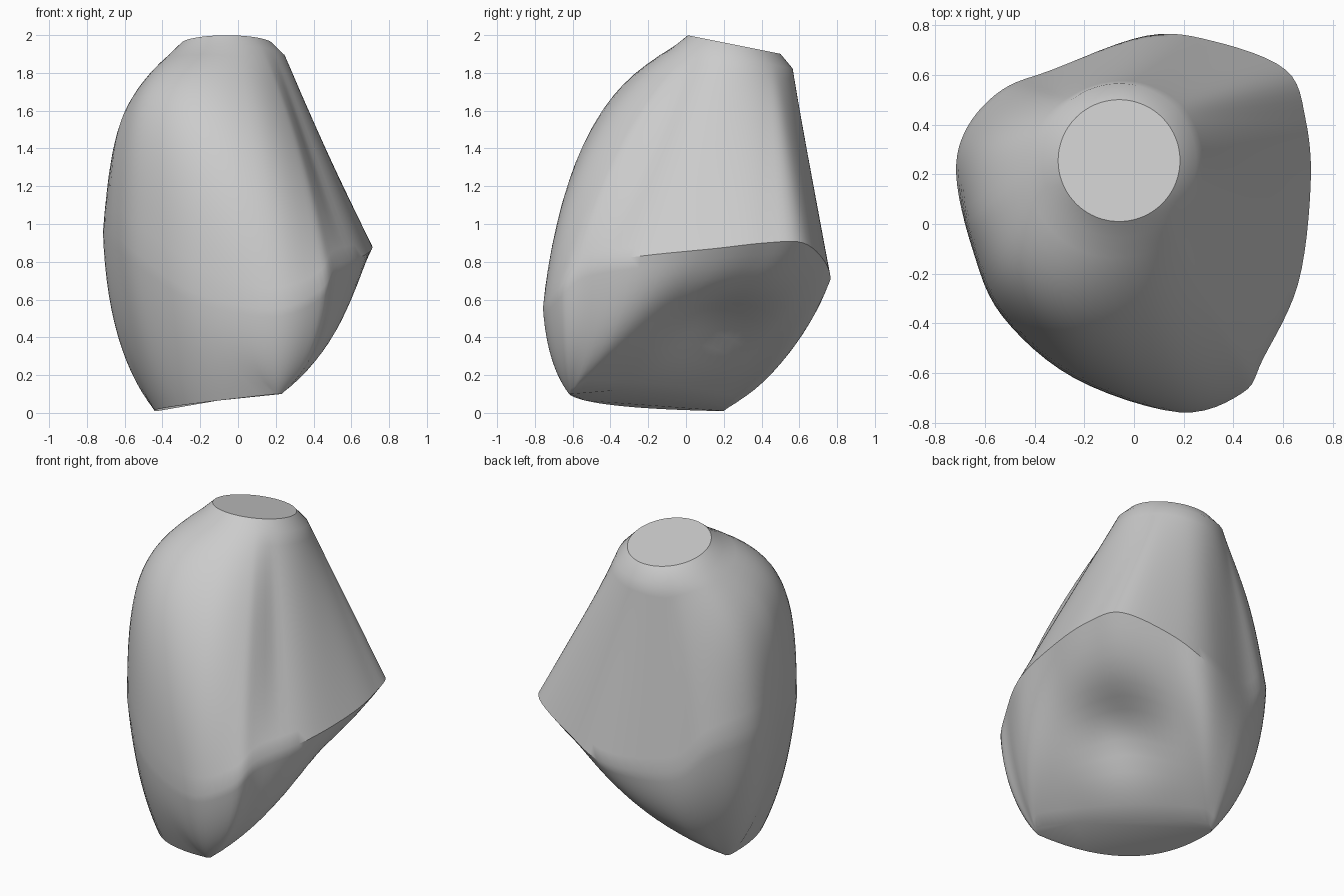
import bpy, bmesh, math
from mathutils import Vector

if "Cube" in bpy.data.objects:
    bpy.data.objects.remove(bpy.data.objects["Cube"])

# Widest outline of the stone, counter-clockwise from the right
RIM = [Vector(p) for p in (
    (.71, .15, .87), (.69, .42, .9), (.61, .62, .9), (.32, .735, .8),
    (.05, .757, .69), (-.33, .62, .68), (-.53, .54, .87), (-.67, .39, .94),
    (-.715, .2, .96), (-.65, -.1, .94), (-.53, -.37, .84), (-.24, -.62, .64),
    (.18, -.757, .55), (.435, -.68, .65), (.52, -.54, .78), (.66, -.24, .83))]
KEEL_BACK, KEEL_FRONT = Vector((-.39, .16, .01)), Vector((.2, -.57, .1))
CAP, CAP_RADIUS, SHOULDER_RADIUS = Vector((-.06, .255, 1.95)), .245, .31
HOLLOW = Vector((.25, .17, .46))
INWARD = Vector((-.58, -.46, .67))
SUB, UPPER, LOWER = 6, 16, 14


def clamp(v, low=0, high=1):
    return max(low, min(high, v))


def spline(points, sub):
    """Closed smooth curve through the points."""
    n = len(points)
    for i in range(n):
        a, b, c, d = (points[(i + k - 1) % n] for k in range(4))
        for j in range(sub):
            t = j / sub
            yield b + (c - a) * t / 2 + (a * 2 - b * 5 + c * 4 - d) * t**2 / 2 \
                + (b * 3 - a - c * 3 + d) * t**3 / 2


def bezier(a, b, c, t, weight=1):
    """Three-point curve; a larger weight pulls it towards the middle point."""
    u, v, w = (1 - t)**2, 2 * t * (1 - t) * weight, t * t
    return (a * u + b * v + c * w) / (u + v + w)


def cap_point(direction, radius, drop):
    p = CAP + direction * radius
    p.z -= .2 * (p.y - CAP.y) + drop
    return p


def upper_side(rim, direction):
    """Ruled at the back and right, bulging at the front left."""
    top = cap_point(direction, SHOULDER_RADIUS, .065)
    facing = -direction.dot(Vector((.707, .707, 0)))
    height = .7 + .12 * clamp((facing - .7) / .3)
    full = Vector((rim.x, rim.y, rim.z + height * (top.z - rim.z)))
    control = ((top + rim) / 2).lerp(full, clamp(.17 + 1.17 * facing))
    weight = 1 + .7 * clamp(-direction.x)
    return [bezier(top, control, rim, i / UPPER, weight) for i in range(UPPER + 1)]


def lower_side(rim, direction):
    """Rounded at the front left, hollow underneath, ending on a bowed keel."""
    keel = KEEL_FRONT - KEEL_BACK
    s = clamp((rim - KEEL_BACK).dot(keel) / keel.length_squared)
    under = direction.dot(Vector((.78, .62, 0)))
    foot = KEEL_BACK + keel * s + direction * .05
    foot.z += .04 * clamp(under)
    foot += Vector((-.17, -.14, -.015)) * 4 * s * (1 - s) * clamp(-2 * under)
    full = Vector((rim.x * .97, rim.y * .97, foot.z + .33 * (rim.z - foot.z)))
    bulge = clamp(1.22 - clamp(under), .34) - .35 * clamp((-under - .7) / .3)
    control = ((rim + foot) / 2).lerp(full, bulge)
    pts = [bezier(rim, control, foot, i / LOWER) for i in range(1, LOWER + 1)]
    if under > 0:
        pts = [p + INWARD * .13 * math.exp(-((p - HOLLOW).length / .27)**2) for p in pts]
    return pts


# Loft strips from the flat cap over the rim to the keel
bm = bmesh.new()
strips = []
for rim in spline(RIM, SUB):
    direction = Vector((rim.x, rim.y, 0)).normalized()
    column = [cap_point(direction, CAP_RADIUS, 0)]
    column += upper_side(rim, direction) + lower_side(rim, direction)
    strips.append([bm.verts.new(p) for p in column])
for i, left in enumerate(strips):
    right = strips[(i + 1) % len(strips)]
    for k in range(len(left) - 1):
        bm.faces.new((left[k], left[k + 1], right[k + 1], right[k]))
bm.faces.new([s[0] for s in strips])
bm.faces.new([s[-1] for s in strips])
bmesh.ops.recalc_face_normals(bm, faces=bm.faces)
mesh = bpy.data.meshes.new("stone_body")
bm.to_mesh(mesh)
bm.free()
stone = bpy.data.objects.new("stone_body", mesh)
bpy.context.collection.objects.link(stone)

# Plain grey stone
grey = bpy.data.materials.new("stone_grey")
grey.use_nodes = True
grey.diffuse_color = (.6, .6, .6, 1)
grey.node_tree.nodes["Principled BSDF"].inputs["Base Color"].default_value = grey.diffuse_color
mesh.materials.append(grey)

bpy.ops.object.select_all(action="DESELECT")
stone.select_set(True)
bpy.context.view_layer.objects.active = stone
bpy.ops.object.shade_smooth_by_angle(angle=math.radians(35))
